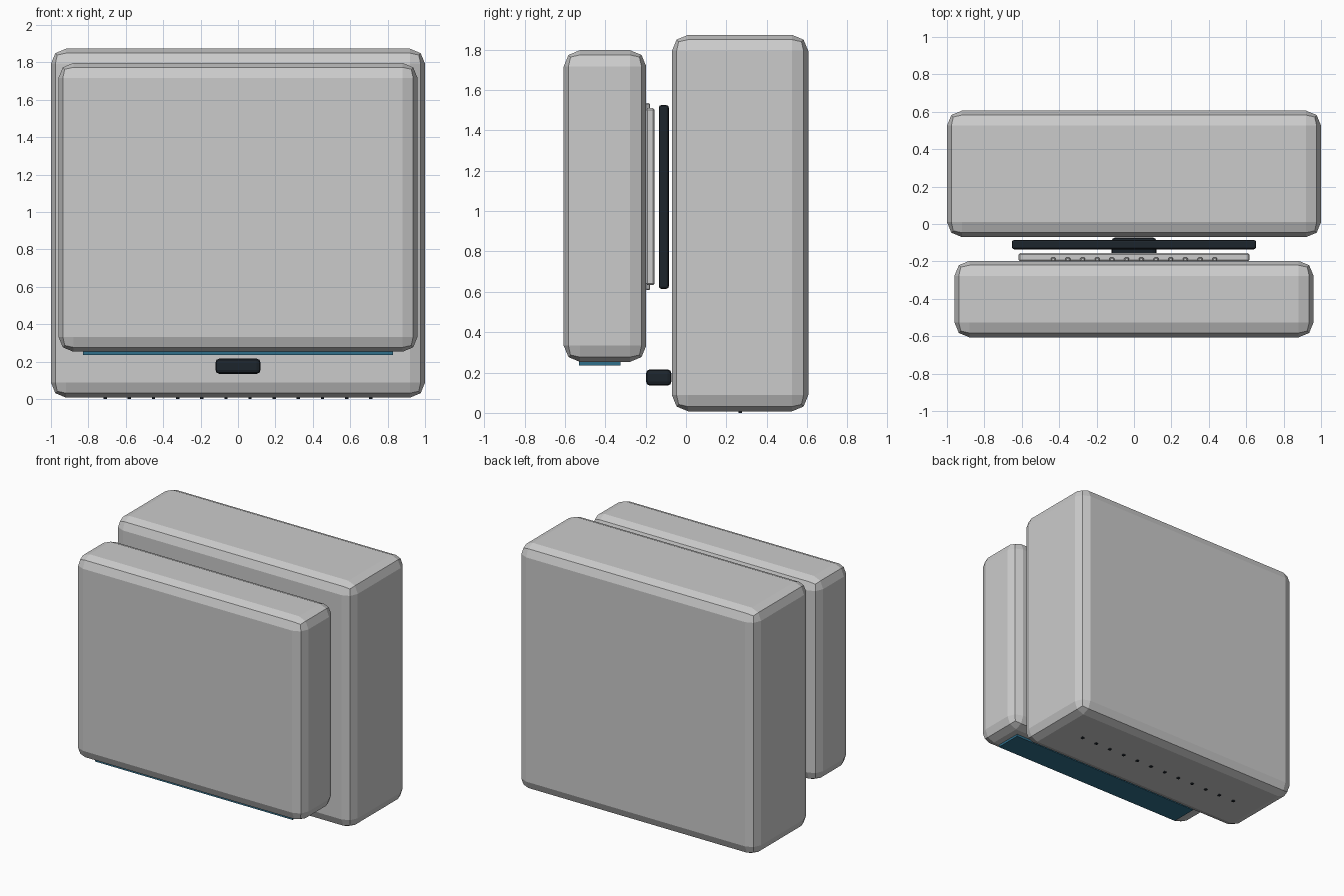
import bpy
import bmesh
from mathutils import Vector

if "Cube" in bpy.data.objects:
    bpy.data.objects.remove(bpy.data.objects["Cube"])


def material(name, rgb):
    m = bpy.data.materials.new(name)
    m.diffuse_color = (*rgb, 1)
    m.use_nodes = True
    m.node_tree.nodes["Principled BSDF"].inputs["Base Color"].default_value = m.diffuse_color
    return m


def add_boxes(name, boxes, bevel=0.0, segments=1, mat=None):
    """One object made of boxes, each given as (x range, y range, z range)."""
    bm = bmesh.new()
    for ranges in boxes:
        lo, hi = (Vector(r[i] for r in ranges) for i in (0, 1))
        verts = bmesh.ops.create_cube(bm, size=1)["verts"]
        for v in verts:
            v.co = (lo + hi) / 2 + v.co * (hi - lo)
    if bevel:
        bmesh.ops.bevel(bm, geom=bm.edges[:], offset=bevel, segments=segments,
                        profile=0.5, affect='EDGES')
    mesh = bpy.data.meshes.new(name)
    bm.to_mesh(mesh)
    bm.free()
    if mat:
        mesh.materials.append(mat)
    obj = bpy.data.objects.new(name, mesh)
    bpy.context.collection.objects.link(obj)
    return obj


dark = material("dark_rubber", (0.012, 0.018, 0.025))
blue = material("blue_strip", (0.03, 0.16, 0.26))

# Two large rounded housings
add_boxes("rear_housing", [((-1, 1), (-0.07, 0.606), (0.008, 1.873))], 0.08, 2)
add_boxes("front_housing", [((-0.96, 0.96), (-0.606, -0.197), (0.253, 1.797))], 0.08, 2)

# Plates between the housings
add_boxes("dark_plate", [((-0.653, 0.653), (-0.135, -0.085), (0.615, 1.525))], 0.012, 2, dark)
add_boxes("back_plate", [((-0.617, 0.617), (-0.2, -0.155), (0.633, 1.51))], 0.008)

# Row of upright ribs behind the front housing
ribs = []
for i in range(12):
    x = (i - 5.5) * 0.0785
    ribs.append(((x - 0.013, x + 0.013), (-0.2, -0.178), (0.608, 1.535)))
add_boxes("ribs", ribs, 0.006)

# Latch block and the strip under the front housing
add_boxes("latch_block", [((-0.12, 0.12), (-0.198, -0.072), (0.135, 0.216))], 0.02, 2, dark)
add_boxes("under_strip", [((-0.83, 0.83), (-0.53, -0.325), (0.236, 0.26))], 0, 1, blue)

# Row of tiny studs under the rear housing
studs = []
for i in range(12):
    x = (i - 5.5) * 0.129
    studs.append(((x - 0.009, x + 0.009), (0.259, 0.277), (0, 0.02)))
add_boxes("underside_studs", studs, 0, 1, dark)
